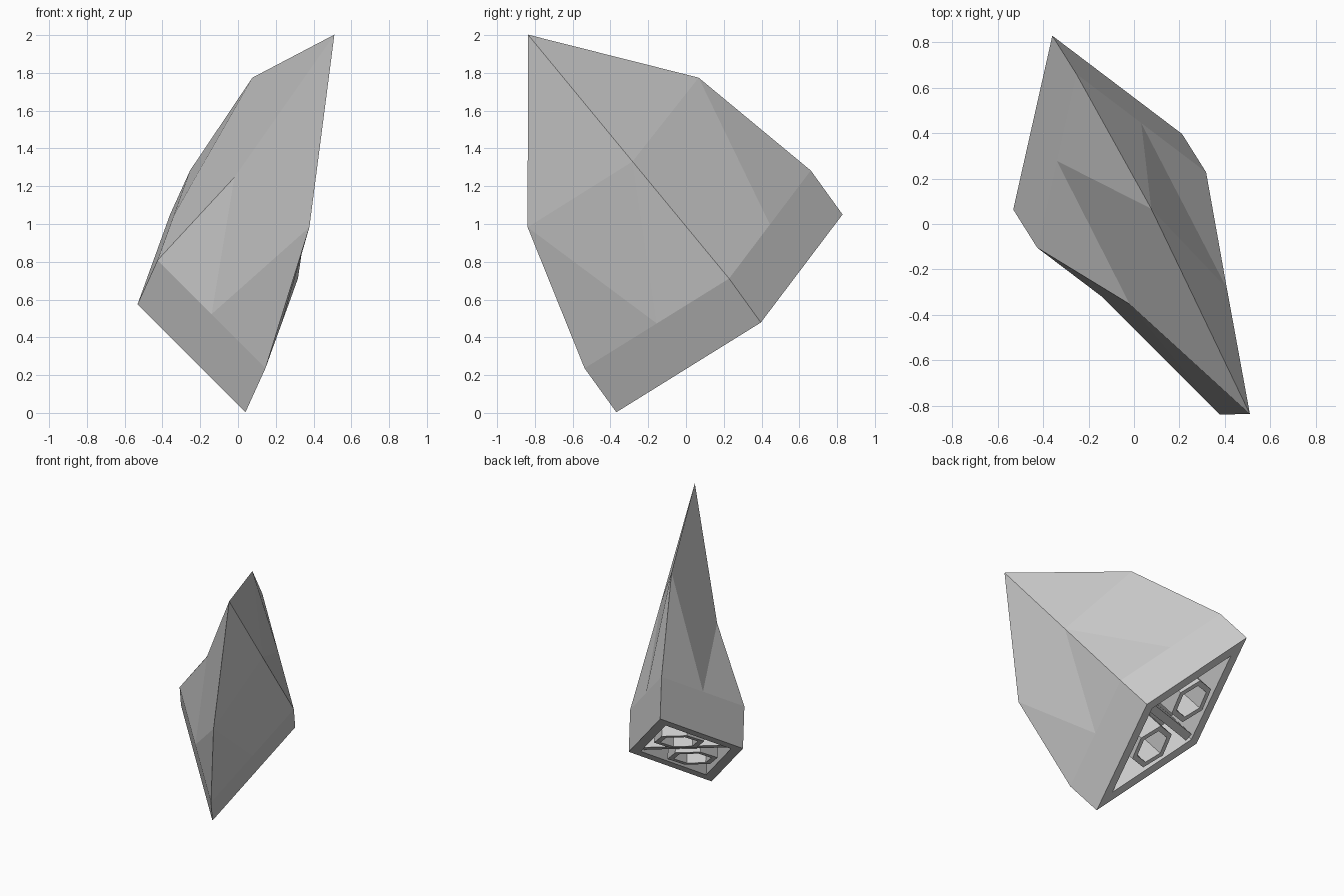
import bpy, bmesh, math
from mathutils import Vector, Matrix

if "Cube" in bpy.data.objects:
    bpy.data.objects.remove(bpy.data.objects["Cube"])

# Local frame: x = long diagonal, y = short diagonal, z = crystal axis
ax = Vector((0.244, -0.732, -0.640)).normalized()
ay = Vector((0.907, 0.404, -0.12))
ay = (ay - ax * ay.dot(ax)).normalized()
az = ax.cross(ay)
frame = Matrix((ax, ay, az)).transposed().to_4x4()
frame.translation = (-0.16, 0.23, 0.527)

A, B = 0.82, 0.41        # half diagonals of the rhombic base
RIM = 0.306              # height of the straight base
CEIL = 0.25              # depth of the hollow


def finish(bm, name):
    bmesh.ops.recalc_face_normals(bm, faces=bm.faces)
    me = bpy.data.meshes.new(name)
    bm.to_mesh(me)
    bm.free()
    ob = bpy.data.objects.new(name, me)
    ob.matrix_world = frame
    bpy.context.collection.objects.link(ob)


def ring(bm, n, rx, ry, z, cx=0.0, turn=0.0):
    return [bm.verts.new((cx + rx * math.cos(turn + i * math.tau / n),
                          ry * math.sin(turn + i * math.tau / n), z)) for i in range(n)]


def bridge(bm, r0, r1):
    n = len(r0)
    for i in range(n):
        j = (i + 1) % n
        bm.faces.new((r0[i], r0[j], r1[j], r1[i]))


# Crystal shell with hollow base
bm = bmesh.new()
low = ring(bm, 4, A, B, 0)
top = ring(bm, 4, A, B, RIM)
inner_low = ring(bm, 4, A * 0.79, B * 0.79, 0)
inner_top = ring(bm, 4, A * 0.79, B * 0.79, CEIL)
bridge(bm, low, inner_low)
bridge(bm, inner_low, inner_top)
bm.faces.new(inner_top)
mids = [bm.verts.new((top[i].co + top[(i + 1) % 4].co) / 2) for i in range(4)]
for i in range(4):
    j = (i + 1) % 4
    bm.faces.new((low[i], low[j], top[j], mids[i], top[i]))

# Facets: shoulders above each corner, then the apex
shoulders = [bm.verts.new(p) for p in
             ((0.62, 0, 1.12), (0, 0.212, 1.09), (-0.62, 0, 1.12), (0, -0.194, 0.917))]
apex = bm.verts.new((0, 0, 1.94))
for i in range(4):
    j = (i + 1) % 4
    bm.faces.new((top[i], mids[i], shoulders[i]))
    bm.faces.new((mids[i], top[j], shoulders[j]))
    bm.faces.new((mids[i], shoulders[j], shoulders[i]))
    bm.faces.new((shoulders[i], shoulders[j], apex))
finish(bm, "crystal_shell")

# Two hexagonal sockets under the base
for side, name in ((-1, "socket_back"), (1, "socket_front")):
    bm = bmesh.new()
    loops = [ring(bm, 6, r, r, z, side * 0.215, math.pi / 6)
             for r, z in ((0.18, CEIL), (0.18, 0), (0.135, 0), (0.135, CEIL))]
    for k in range(4):
        bridge(bm, loops[k], loops[(k + 1) % 4])
    finish(bm, name)

# Rib between the sockets
bm = bmesh.new()
bmesh.ops.create_cube(bm, size=1, matrix=Matrix.Translation((0, 0, CEIL / 2 + 0.01))
                      @ Matrix.Diagonal((0.06, 0.62, CEIL - 0.02, 1)))
finish(bm, "centre_rib")
